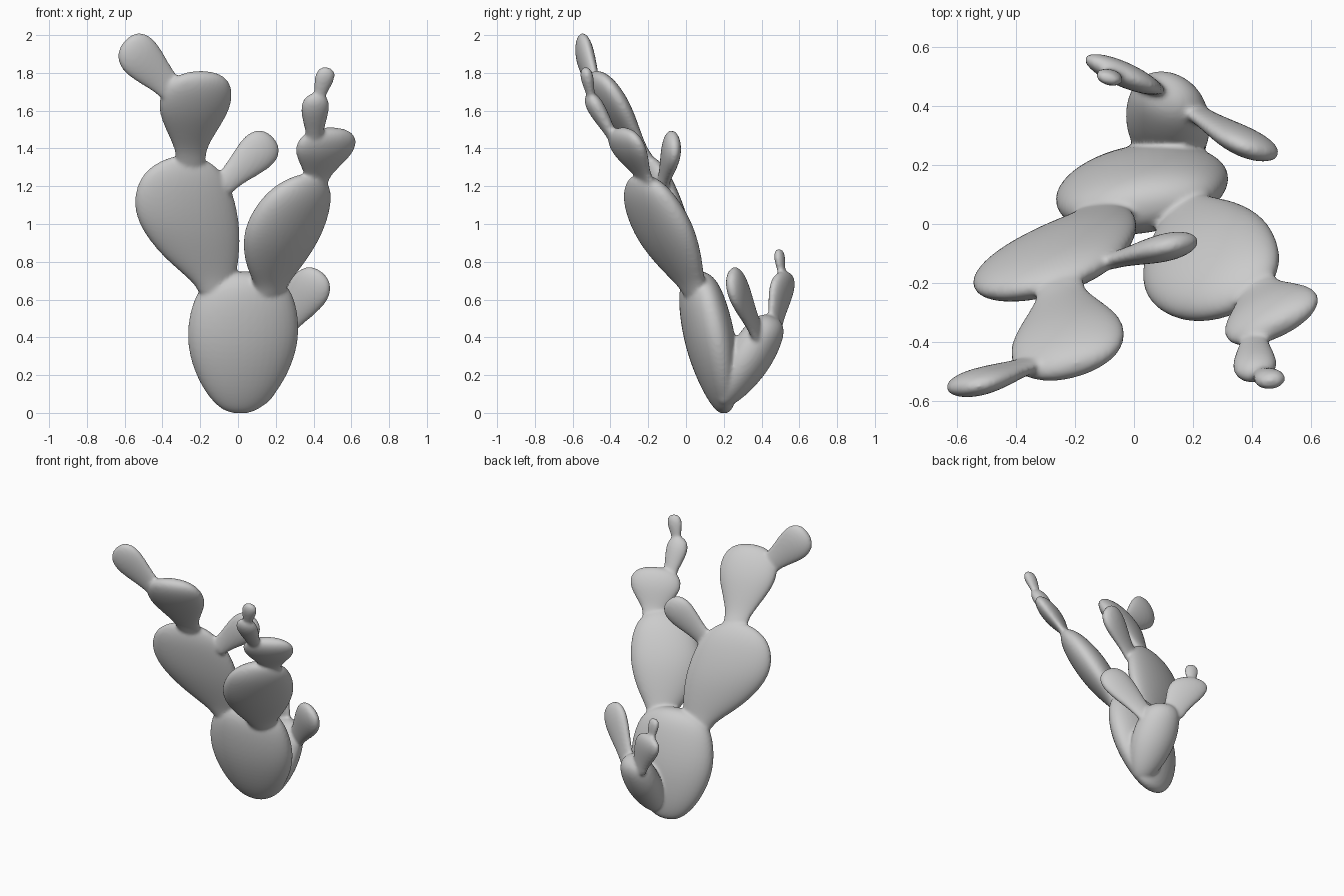
import bpy, bmesh, math
from mathutils import Vector

if "Cube" in bpy.data.objects:
    bpy.data.objects.remove(bpy.data.objects["Cube"])

SIDES = 10

# Pad outlines: (position along axis, fraction of full width)
ROOT = [(.01, .2), (.05, .42), (.2, .73), (.42, .96), (.62, 1), (.82, .89), (.93, .69), (.985, .38)]
BROAD = [(-.06, .38), (0, .38), (.08, .48), (.22, .74), (.42, .96), (.6, 1), (.78, .89), (.9, .68), (.985, .34)]
SPOON = [(-.1, .44), (0, .4), (.15, .42), (.35, .68), (.55, .94), (.72, 1), (.87, .88), (.96, .6), (.99, .3)]
STUB = [(-.12, .6), (0, .58), (.2, .65), (.45, .86), (.7, 1), (.87, .86), (.96, .57), (.99, .28)]
pads = []


def pad(name, base, tip, width, thick, outline, bow=(0, 0, 0)):
    """Flattened pad lofted from base to tip; width is the full width vector."""
    base, tip, width, bow = map(Vector, (base, tip, width, bow))
    axis = tip - base
    normal = width.cross(axis).normalized()
    width *= 1.06  # allow for rounding by the subdivision
    thick *= 1.06

    def centre(t):
        return base + axis * t + bow * (4 * max(t, 0) * (1 - t))

    bm = bmesh.new()
    rings = []
    for t, f in outline:
        flat = max(f, .55) if t < .1 and outline is not ROOT else f
        ring = []
        for i in range(SIDES):
            a = 2 * math.pi * i / SIDES
            ring.append(bm.verts.new(centre(t) + width * (.5 * f * math.cos(a))
                                     + normal * (.5 * thick * flat * math.sin(a))))
        rings.append(ring)
    for lo, hi in zip(rings, rings[1:]):
        for i in range(SIDES):
            j = (i + 1) % SIDES
            bm.faces.new((lo[i], lo[j], hi[j], hi[i]))
    # close both ends with a pole
    for ring, t in ((rings[0], min(outline[0][0], 0)), (rings[-1], 1)):
        pole = bm.verts.new(centre(t))
        for i in range(SIDES):
            bm.faces.new((ring[i], ring[(i + 1) % SIDES], pole))
    bmesh.ops.recalc_face_normals(bm, faces=bm.faces)
    mesh = bpy.data.meshes.new(name)
    bm.to_mesh(mesh)
    bm.free()
    ob = bpy.data.objects.new(name, mesh)
    bpy.context.collection.objects.link(ob)
    pads.append(ob)


# Main pad standing on the ground
pad("cactus_pads", (.01, .21, -.005), (.04, .05, .75), (.6, .1, 0), .26, ROOT)

# Left branch
pad("left_pad", (-.115, .03, .66), (-.25, -.2, 1.36), (.56, .17, -.06), .18, BROAD, (-.085, -.015, 0))
pad("left_upper_pad", (-.25, -.2, 1.32), (-.19, -.495, 1.805), (.39, .12, 0), .145, SPOON, (-.02, 0, 0))
pad("left_top_pad", (-.35, -.475, 1.71), (-.6, -.56, 1.97), (.16, .01, .18), .095, STUB)
pad("left_side_pad", (-.06, -.12, 1.225), (.185, -.06, 1.46), (-.15, -.03, .16), .10, STUB)

# Right branch
pad("right_pad", (.17, .045, .66), (.38, -.26, 1.26), (.41, .26, .02), .21, BROAD, (-.035, -.005, 0))
pad("right_upper_pad", (.41, -.2, 1.21), (.49, -.36, 1.505), (.32, .15, .01), .12, SPOON)
pad("right_small_pad", (.405, -.38, 1.45), (.41, -.52, 1.69), (.155, .02, .02), .095, STUB)
pad("right_top_bud", (.425, -.5, 1.66), (.475, -.535, 1.83), (.105, .02, -.02), .07, STUB)

# Back branch
pad("back_pad", (.1, .19, .04), (.125, .465, .51), (.28, -.12, 0), .23, ROOT)
pad("back_right_pad", (.22, .37, .44), (.445, .235, .745), (.18, -.04, -.15), .10, STUB)
pad("back_left_pad", (.05, .47, .46), (-.08, .525, .75), (-.25, .11, -.02), .09, STUB)
pad("back_left_bud", (-.07, .51, .71), (-.09, .49, .87), (.095, -.03, 0), .055, STUB)

# Fuse the pads into one smooth skin with softly blended necks
cactus = pads[0]
for ob in pads:
    ob.select_set(True)
bpy.context.view_layer.objects.active = cactus
bpy.ops.object.join()
cactus.modifiers.new("round", 'SUBSURF').levels = 2
cactus.modifiers["round"].render_levels = 2
fuse = cactus.modifiers.new("fuse", 'REMESH')
fuse.mode = 'VOXEL'
fuse.voxel_size = .01
fuse.use_smooth_shade = True
soften = cactus.modifiers.new("soften", 'SMOOTH')
soften.factor = .5
soften.iterations = 8
